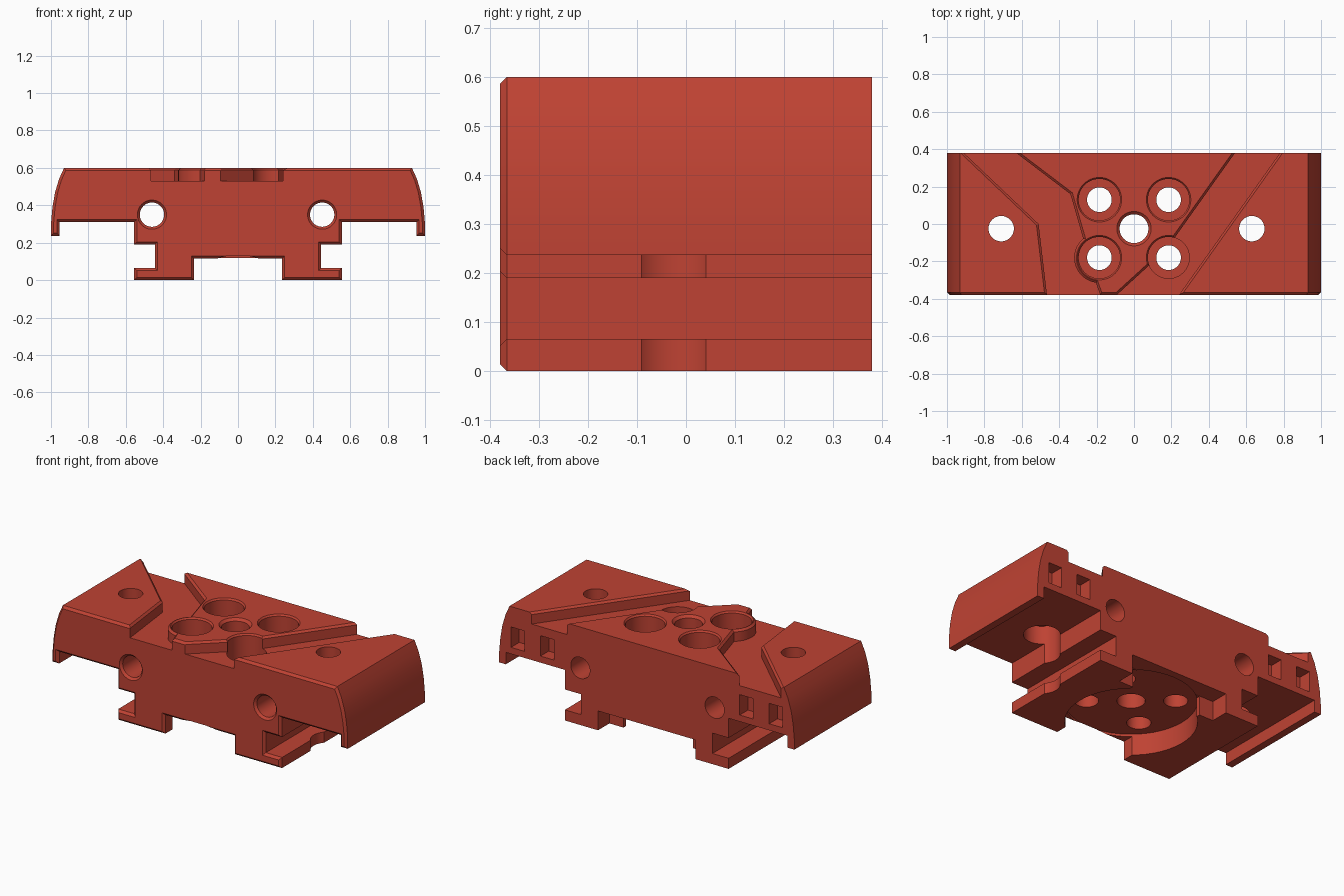
import bpy, bmesh, math
from mathutils import Vector

if "Cube" in bpy.data.objects:
    bpy.data.objects.remove(bpy.data.objects["Cube"])

RED = bpy.data.materials.new("red plastic")
RED.diffuse_color = (0.52, 0.055, 0.033, 1)
RED.use_nodes = True
RED.node_tree.nodes["Principled BSDF"].inputs["Base Color"].default_value = RED.diffuse_color


def offset(pts, d):
    """Mitred offset of a counter-clockwise outline; positive d grows it."""
    out = []
    for i, p in enumerate(pts):
        p = Vector(p)
        a = (p - Vector(pts[i - 1])).normalized()
        b = (Vector(pts[(i + 1) % len(pts)]) - p).normalized()
        n1, n2 = Vector((a.y, -a.x)), Vector((b.y, -b.x))
        out.append(tuple(p + (n1 + n2) * (d / (1 + n1.dot(n2)))))
    return out


def loft(name, levels, axis="z"):
    """Solid through equal-length outlines, each given as (points, position on axis)."""
    bm = bmesh.new()
    rings = [[bm.verts.new((p[0], p[1], h) if axis == "z" else (p[0], h, p[1]))
              for p in pts] for pts, h in levels]
    n = len(rings[0])
    for r, s in zip(rings, rings[1:]):
        for i in range(n):
            j = (i + 1) % n
            bm.faces.new((r[i], r[j], s[j], s[i]))
    bm.faces.new(rings[0])
    bm.faces.new(rings[-1])
    bmesh.ops.recalc_face_normals(bm, faces=bm.faces[:])
    me = bpy.data.meshes.new(name)
    bm.to_mesh(me)
    bm.free()
    ob = bpy.data.objects.new(name, me)
    bpy.context.collection.objects.link(ob)
    me.materials.append(RED)
    return ob


def circle(x, y, r, n=48):
    return [(x + r * math.cos(2 * math.pi * i / n), y + r * math.sin(2 * math.pi * i / n))
            for i in range(n)]


def rect(x0, x1, y0, y1):
    return [(x0, y0), (x1, y0), (x1, y1), (x0, y1)]


def cut(levels, axis="z"):
    """Subtract a lofted cutter from the body."""
    tool = loft("cutter", levels, axis)
    tool.hide_render = True
    mod = body.modifiers.new("cut", "BOOLEAN")
    mod.operation, mod.solver, mod.object = "DIFFERENCE", "EXACT", tool
    bpy.context.view_layer.objects.active = body
    bpy.ops.object.modifier_apply(modifier=mod.name)
    bpy.data.objects.remove(tool)


def hole(x, y, r, z0, z1, axis="z"):
    cut([(circle(x, y, r), z0), (circle(x, y, r), z1)], axis)


# Body: mirrored cross-section with clip feet and curved ends, chamfered at the front
half = [(0.235, 0.115), (0.235, 0), (0.555, 0), (0.555, 0.065), (0.445, 0.065),
        (0.445, 0.19), (0.555, 0.19), (0.555, 0.31), (0.955, 0.31), (0.955, 0.237),
        (1, 0.237), (1, 0.3), (0.992, 0.39), (0.978, 0.47), (0.957, 0.54), (0.93, 0.6)]
profile = half + [(-x, z) for x, z in reversed(half)]
body = loft("rail_clip_body", [(profile, 0.38), (profile, -0.366),
                               (offset(profile, -0.014), -0.38)], "y")

# Two slanted channels in the top, the left one bending round a screw boss
boss = [(-0.185 + 0.135 * math.cos(math.radians(a)), -0.18 + 0.135 * math.sin(math.radians(a)))
        for a in range(262, 129, -12)]
left_channel = ([(-0.984, 0.45), (-0.51, 0), (-0.457, -0.45), (-0.155, -0.45)]
                + boss + [(-0.34, 0.16), (-0.722, 0.45)])
right_channel = [(0.59, 0.45), (0.17, -0.14), (-0.17, -0.45), (0.19, -0.45), (0.83, 0.45)]
for ch in (left_channel, right_channel):
    wide = offset(ch, 0.012)
    cut([(ch, 0.53), (ch, 0.588), (wide, 0.6), (wide, 0.65)])

# Counterbored screw holes and the chamfered centre hole
for x in (-0.185, 0.185):
    for y in (0.13, -0.18):
        cut([(circle(x, y, 0.111), 0.45), (circle(x, y, 0.111), 0.59),
             (circle(x, y, 0.119), 0.6), (circle(x, y, 0.119), 0.65)])
        hole(x, y, 0.066, -0.1, 0.5)
cut([(circle(0, -0.025, 0.077), -0.1), (circle(0, -0.025, 0.077), 0.585),
     (circle(0, -0.025, 0.092), 0.6), (circle(0, -0.025, 0.092), 0.65)])

# Wing holes with wide bores from below that also notch the foot
for x in (-0.71, 0.63):
    hole(x, -0.025, 0.068, -0.1, 0.7)
    hole(x, -0.025, 0.1, -0.1, 0.42)

# Front-to-back holes
for x in (-0.46, 0.45):
    cut([(circle(x, 0.35, 0.078), -0.5), (circle(x, 0.35, 0.078), -0.38),
         (circle(x, 0.35, 0.065), -0.366), (circle(x, 0.35, 0.065), 0.5)], "y")

# Round recess and rear notch between the feet
hole(0, -0.025, 0.36, -0.1, 0.13)
notch = rect(-0.33, 0.33, 0.27, 0.5)
cut([(notch, -0.1), (notch, 0.118)])

# Rectangular sockets in the back face
for s in (-1, 1):
    for x in (0.675, 0.875):
        socket = rect(s * x - 0.045, s * x + 0.045, 0.35, 0.475)
        cut([(socket, 0.3), (socket, 0.5)], "y")

# Smooth round walls, keep edges sharp
bpy.ops.object.select_all(action="DESELECT")
body.select_set(True)
bpy.context.view_layer.objects.active = body
bpy.ops.object.shade_smooth_by_angle(angle=math.radians(20))
